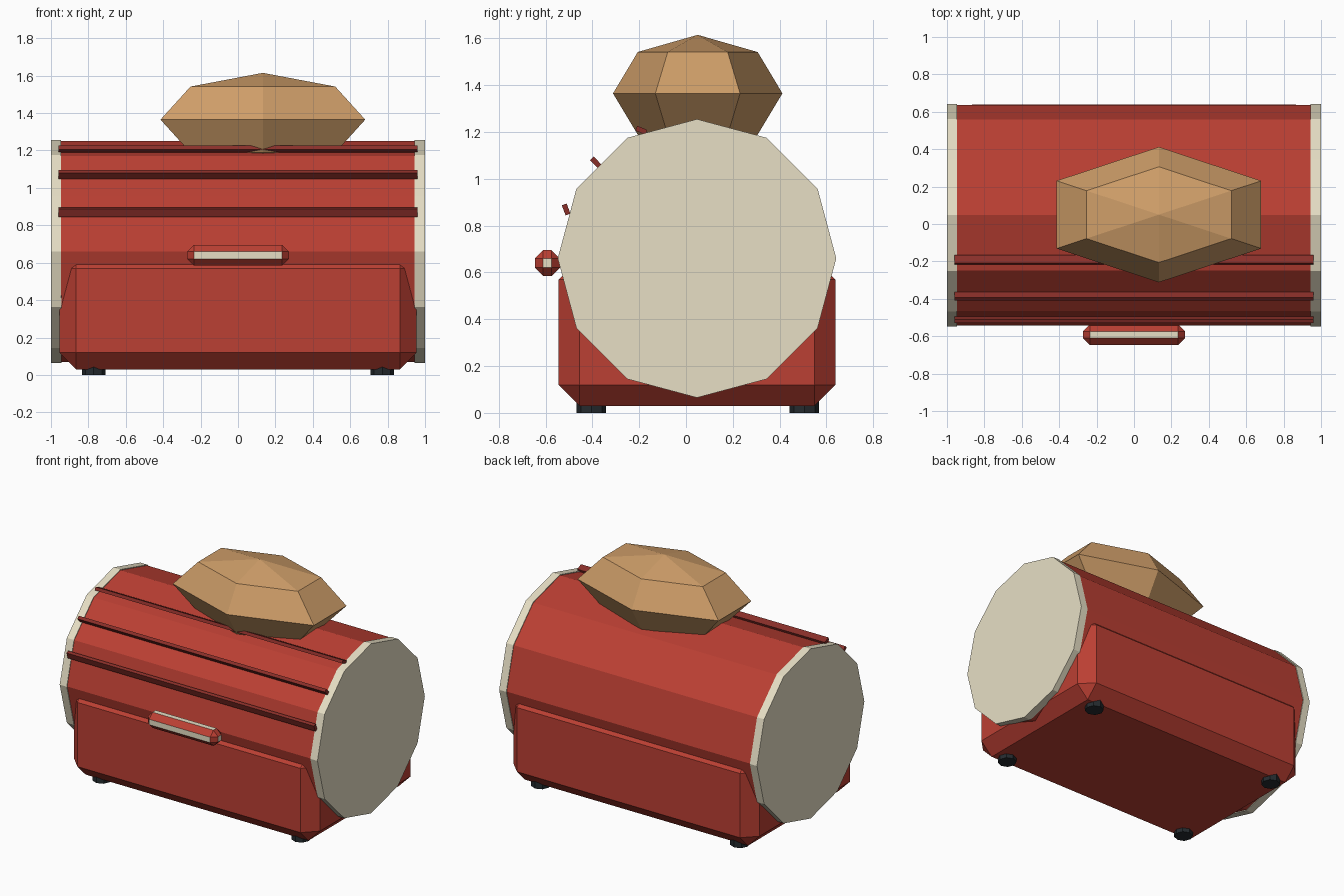
import bpy, bmesh
from math import radians, sin, cos, pi
from mathutils import Matrix

if "Cube" in bpy.data.objects:
    bpy.data.objects.remove(bpy.data.objects["Cube"])


def material(name, rgb):
    m = bpy.data.materials.new(name)
    m.diffuse_color = (*rgb, 1)
    m.use_nodes = True
    m.node_tree.nodes["Principled BSDF"].inputs["Base Color"].default_value = m.diffuse_color
    return m


RED = material("red", (0.50, 0.05, 0.033))
DARK_RED = material("dark_red", (0.25, 0.028, 0.022))
CREAM = material("cream", (0.80, 0.74, 0.56))
BLACK = material("charcoal", (0.018, 0.024, 0.028))
TAN = material("tan", (0.62, 0.34, 0.14))

YC, ZC = 0.047, 0.66    # drum axis


def finish(name, bm, loc, *mats):
    bmesh.ops.recalc_face_normals(bm, faces=bm.faces)
    me = bpy.data.meshes.new(name)
    bm.to_mesh(me)
    bm.free()
    ob = bpy.data.objects.new(name, me)
    bpy.context.collection.objects.link(ob)
    ob.location = loc
    for m in mats:
        me.materials.append(m)
    return ob


def box(name, size, loc, *mats, bevel=0, rot_x=0):
    bm = bmesh.new()
    bmesh.ops.create_cube(bm, size=1)
    bmesh.ops.scale(bm, vec=size, verts=bm.verts)
    ob = finish(name, bm, loc, *mats)
    ob.rotation_euler.x = rot_x
    if bevel:
        mod = ob.modifiers.new("chamfer", "BEVEL")
        mod.width, mod.segments = bevel, 1
        mod.material = len(mats) - 1
    return ob


def prism(name, sides, radius, depth, loc, mat, along_x=False):
    bm = bmesh.new()
    bmesh.ops.create_cone(bm, cap_ends=True, segments=sides, radius1=radius,
                          radius2=radius, depth=depth)
    if along_x:
        bmesh.ops.rotate(bm, matrix=Matrix.Rotation(pi / 2, 3, 'Y'), verts=bm.verts)
    return finish(name, bm, loc, mat)


# Twelve-sided drum with cream end discs
prism("drum_body", 12, 0.59, 1.90, (0, YC, ZC), RED, True)
for side, s in (("left", -1), ("right", 1)):
    prism(side + "_end_disc", 12, 0.595, 0.055, (s * 0.9725, YC, ZC), CREAM, True)

# Chamfered base box
box("base", (1.91, 1.182, 0.63), (0, YC, 0.345), RED, bevel=0.09)

# Slats along the upper front of the drum
for i, deg in enumerate((20.5, 43.5, 66.5)):
    a = radians(deg)
    box(f"slat_{i + 1}", (1.92, 0.022, 0.046),
        (0, YC - 0.597 * cos(a), ZC + 0.597 * sin(a)), DARK_RED, rot_x=a)

# Handle: cream flats with red chamfers
box("handle", (0.545, 0.108, 0.11), (0, -0.592, 0.64), CREAM, RED, bevel=0.036)

# Faceted knob on top: six sides, four rings, points facing front and back
bm = bmesh.new()
bmesh.ops.create_uvsphere(bm, u_segments=6, v_segments=4, radius=1)
if max(v.co.x for v in bm.verts) > 0.95:
    bmesh.ops.rotate(bm, matrix=Matrix.Rotation(pi / 2, 3, 'Z'), verts=bm.verts)
bmesh.ops.scale(bm, vec=(0.632, 0.362, 0.25), verts=bm.verts)
finish("top_knob", bm, (0.133, 0.05, 1.365), TAN)

# Feet
for sx, x in (("left", -0.772), ("right", 0.772)):
    for sy, y in (("front", -0.404), ("back", 0.506)):
        prism(f"{sy}_{sx}_foot", 8, 0.063, 0.06, (x, y, 0.03), BLACK)
